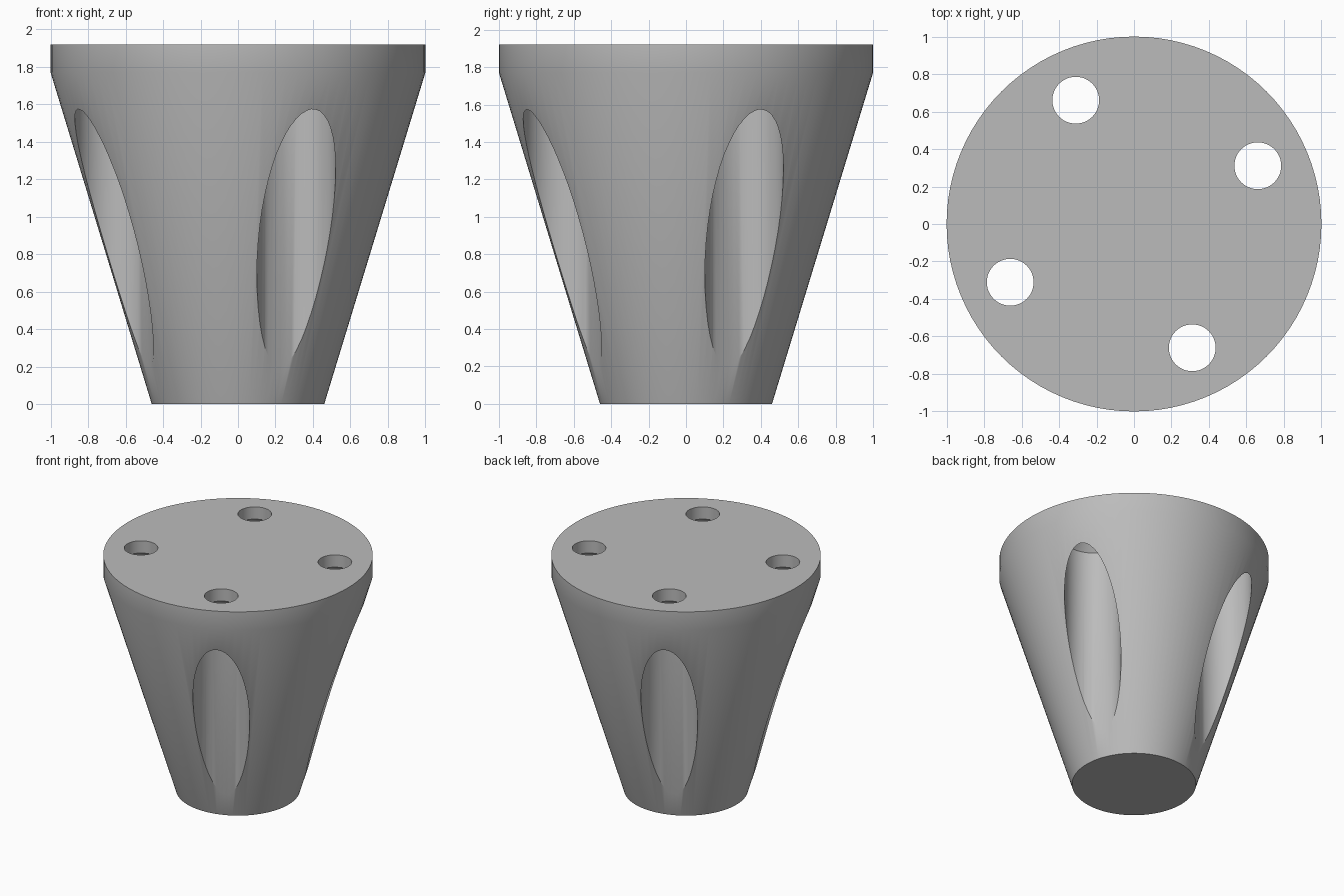
import bpy
import math

default = bpy.data.objects.get("Cube")
if default:
    bpy.data.objects.remove(default, do_unlink=True)

grey = bpy.data.materials.new("plain grey")
grey.use_nodes = True
COLOUR = (0.5, 0.5, 0.5, 1)
grey.diffuse_color = COLOUR
grey.node_tree.nodes["Principled BSDF"].inputs["Base Color"].default_value = COLOUR


def lathe(name, profile, sides, x=0, y=0):
    """Closed solid of revolution from (radius, height) rings, bottom to top."""
    verts, faces = [], []
    for r, z in profile:
        for i in range(sides):
            a = math.tau * i / sides
            verts.append((x + r * math.cos(a), y + r * math.sin(a), z))
    for k in range(len(profile) - 1):
        for i in range(sides):
            j = (i + 1) % sides
            low, high = k * sides, (k + 1) * sides
            faces.append((low + i, low + j, high + j, high + i))
    faces.append(tuple(reversed(range(sides))))
    faces.append(tuple(range(len(verts) - sides, len(verts))))
    mesh = bpy.data.meshes.new(name)
    mesh.from_pydata(verts, [], faces)
    mesh.materials.append(grey)
    obj = bpy.data.objects.new(name, mesh)
    bpy.context.collection.objects.link(obj)
    return obj


# Tapered foot with a short straight rim
foot = lathe("tapered_foot", [(0.46, 0), (1, 1.77), (1, 1.92)], 96)

# Screw channels: wide bore, countersink, then the narrow through hole
BORE = [(0.21, -0.1), (0.21, 1.72), (0.125, 1.82), (0.125, 2.1)]
cutters = []
for k in range(4):
    angle = math.radians(25.2 + 90 * k)
    cutter = lathe("screw_channel_cutter", BORE, 48,
                   0.73 * math.cos(angle), 0.73 * math.sin(angle))
    cutter.hide_render = True
    cutters.append(cutter)
    cut = foot.modifiers.new("screw_channel", 'BOOLEAN')
    cut.operation = 'DIFFERENCE'
    cut.solver = 'EXACT'
    cut.object = cutter

# Bake the cuts, then drop the cutters
bpy.context.view_layer.objects.active = foot
foot.select_set(True)
for cut in list(foot.modifiers):
    bpy.ops.object.modifier_apply(modifier=cut.name)
for cutter in cutters:
    bpy.data.objects.remove(cutter, do_unlink=True)

bpy.ops.object.shade_smooth_by_angle(angle=math.radians(30))
